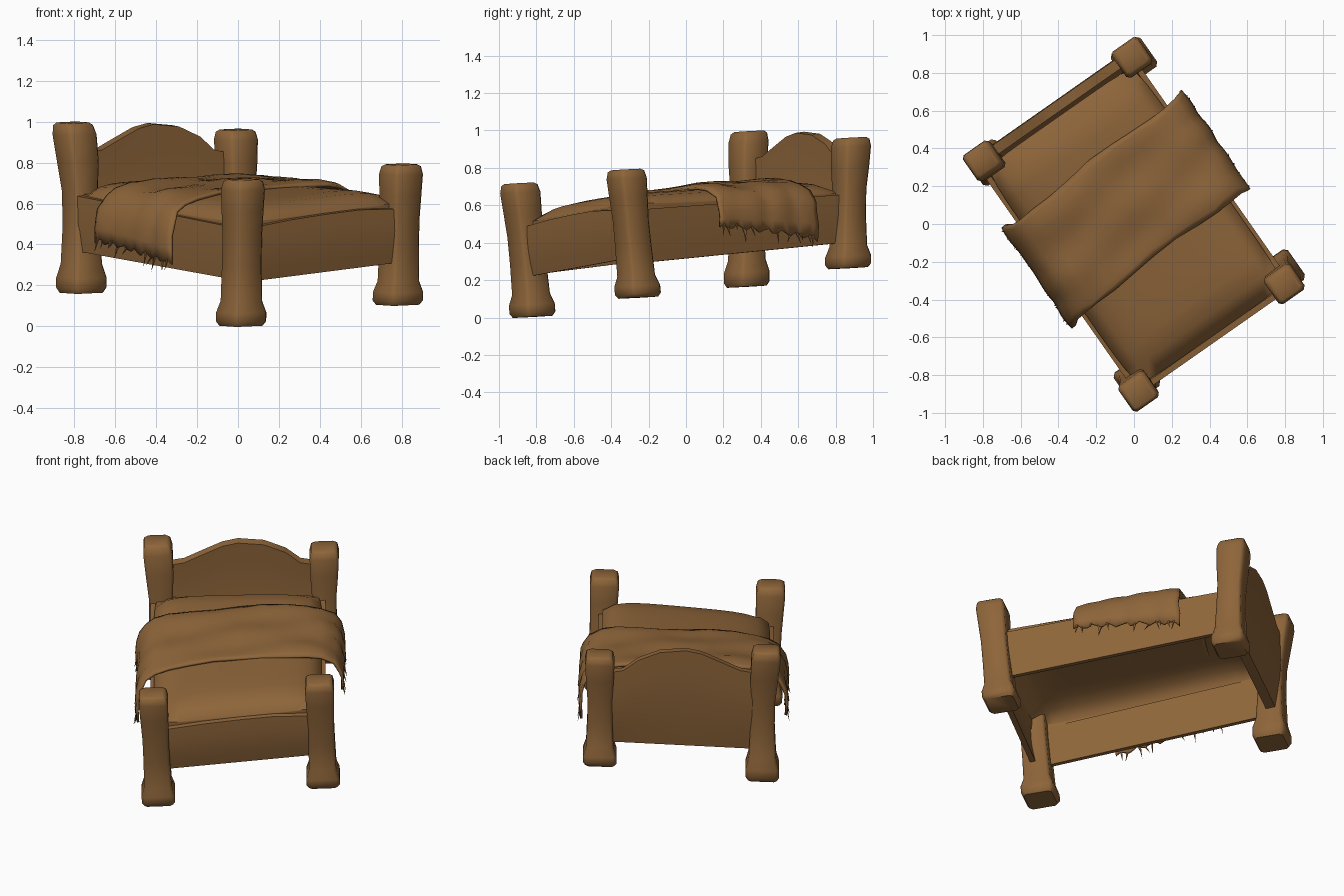
import bpy, bmesh, math, random
from mathutils import Vector

if "Cube" in bpy.data.objects:
    bpy.data.objects.remove(bpy.data.objects["Cube"])

random.seed(4)
TH = math.radians(35)
U = Vector((math.cos(TH), math.sin(TH)))      # across the bed
V = Vector((-math.sin(TH), math.cos(TH)))     # foot to head

wood = bpy.data.materials.new("warm brown")
wood.diffuse_color = (0.27, 0.13, 0.042, 1)
wood.use_nodes = True
wood.node_tree.nodes["Principled BSDF"].inputs["Base Color"].default_value = wood.diffuse_color


def place(u, v, w):
    """Bed coordinates to world, with the crooked bed's tilt."""
    p = U * u + V * v
    return Vector((p.x, p.y, w + 0.105 * u + 0.115 * v + 0.14))


def sag(u, v):
    """The bedding sinks towards the head right corner."""
    return 0.064 * max(u + .5, 0) * max(v + .7, 0)


def finish(name, bm, angle=40, thick=0):
    bmesh.ops.recalc_face_normals(bm, faces=bm.faces[:])
    me = bpy.data.meshes.new(name)
    bm.to_mesh(me)
    bm.free()
    me.materials.append(wood)
    me.shade_smooth()
    me.set_sharp_from_angle(angle=math.radians(angle))
    ob = bpy.data.objects.new(name, me)
    bpy.context.collection.objects.link(ob)
    if thick:
        m = ob.modifiers.new("thickness", 'SOLIDIFY')
        m.thickness, m.offset = thick, 0
    return ob


def loft(name, rings, **kw):
    """Skin closed rings of points and cap both ends."""
    bm = bmesh.new()
    vs = [[bm.verts.new(p) for p in r] for r in rings]
    n = len(vs[0])
    for a, b in zip(vs, vs[1:]):
        for i in range(n):
            bm.faces.new((a[i], a[(i + 1) % n], b[(i + 1) % n], b[i]))
    bm.faces.new(vs[0][::-1])
    bm.faces.new(vs[-1])
    return finish(name, bm, **kw)


# Posts: chamfered square trunks with flared feet, bending from base to top
def post(name, base, top, height, bend=1.5, waist=1.0):
    rings = []
    for f, s in [(0, .083), (.03, .096), (.09, .096), (.17, .079), (.4, .076 * waist),
                 (.6, .075 * waist), (.78, .080), (.93, .084), (.985, .076), (1, .062)]:
        c = Vector(base).lerp(Vector(top), f ** bend)
        mid = place(c.dot(U), c.dot(V), f * height - .01 * (1 - f))
        k = s * 0.8
        octo = [(s, -k), (s, k), (k, s), (-k, s), (-s, k), (-s, -k), (-k, -s), (k, -s)]
        ring = []
        for a, b in octo:
            d = U * a + V * b
            ring.append(mid + Vector((d.x, d.y, .04 * a + .04 * b)))
        rings.append(ring)
    loft(name, rings, angle=50)


post("foot_post_left", (.015, -.82), (.025, -.892), .715, 1.2)
post("foot_post_right", (.78, -.255), (.797, -.322), .685, 1)
post("head_post_left", (-.765, .325), (-.808, .337), .82, 3.5, .92)
post("head_post_right", (0, .867), (-.012, .884), .685, 2, .95)


# Side rails: planks with a slight outward bulge
def rail(name, side, foot, head, v_end):
    rings = []
    for i in range(9):
        t = i / 8
        v = -.66 + (v_end + .66) * t
        lo = foot[0] + (head[0] - foot[0]) * t
        hi = foot[1] + (head[1] - foot[1]) * t
        mid = (lo + hi) / 2
        prof = [(.462, lo), (.485, lo), (.503, mid), (.505, hi), (.475, hi)]
        rings.append([place(side * a, v, w) for a, w in prof])
    loft(name, rings)


rail("side_rail_left", -1, (.215, .475), (.20, .475), .68)
rail("side_rail_right", 1, (.175, .46), (.13, .385), .72)


# Head and foot boards: a top outline swept across, bulging and leaning outwards
def board(name, tops, bottom, v_low, v_high, thick, bulge):
    rings = []
    for u, hi in tops:
        lo = bottom(u)
        face = [(v_low + (v_high - v_low) * t + bulge * math.sin(math.pi * t), lo + (hi - lo) * t)
                for t in (0, .2, .4, .6, .8, 1)]
        ring = face + [(v + thick, w) for v, w in face[::-1]]
        rings.append([place(u, v, w) for v, w in ring])
    loft(name, rings)


board("headboard", [(-.41, .665), (-.31, .672), (-.21, .710), (-.09, .754), (0, .765), (.15, .738),
                    (.275, .676), (.36, .602), (.45, .578)],
      lambda u: .155 - .05 * u, .69, .715, .055, .015)
board("footboard", [(-.46, .475), (-.2, .49), (0, .495), (.2, .495), (.44, .475)],
      lambda u: .208, -.725, -.757, .032, -.01)

# Mattress: hollow domed shell resting on the rails
bm = bmesh.new()
bmesh.ops.create_cube(bm, size=2)
bmesh.ops.subdivide_edges(bm, edges=bm.edges[:], cuts=13, use_grid_fill=True)
under = [f for f in bm.faces if f.normal.z < -.5 and f.calc_center_median().z < -.99]
bmesh.ops.delete(bm, geom=under, context='FACES')
for p in bm.verts:
    a, b, c = p.co
    rim = max((1 - abs(a) ** 4) * (1 - abs(b) ** 7), 0) ** .6
    u = .485 * a * (1 - .04 * abs(b) ** 8)
    v = -.015 + .71 * b * (1 - .03 * abs(a) ** 8)
    w = .43 + (c + 1) / 2 * (.055 + .08 * rim)
    if b < 0:
        w += .015 * (c + 1) / 2 * b * b
    p.co = place(u, v, w - sag(u, v))
finish("mattress", bm, angle=60)

# Blanket: draped strip, rumpled on top with a wavy hem
half = [(0, .580), (.14, .580), (.28, .575), (.40, .567), (.48, .552), (.54, .515), (.575, .46),
        (.588, .40), (.592, .33), (.588, .255)]
profile = [(-u, w) for u, w in half[:0:-1]] + half
ROWS = 22
bm = bmesh.new()
grid = []
for j in range(ROWS + 1):
    t = j / ROWS
    row = []
    for i, (u, w) in enumerate(profile):
        side = abs(u) / .6
        v = -.21 + .60 * t + .045 * u
        v += .02 * math.sin(u * 7 + 1) * (1 - side) + random.uniform(-.008, .008)
        # side flaps spread a little
        v += (.04 if side > .93 else 0) * (t - .55)
        rumple = .007 * math.sin(9 * u + 14 * v) + .005 * math.sin(23 * v - 5 * u)
        w -= sag(u, v)
        # hem heights differ from foot to head
        low = max(0, (.46 - half[abs(i - 9)][1]) / .205) if side > .9 else 0
        w += low * (.095 * (1 - t) if u > 0 else .04 * t + .01)
        if i in (0, len(profile) - 1):
            w += .014 * math.sin(j * 1.9)
        if side > .9:
            u += math.copysign(rumple, u) + (.015 if u < 0 else .012)
        else:
            w += rumple
        # edges of the blanket settle onto the mattress
        w -= .012 * abs(2 * t - 1) ** 8
        row.append((u, v, w))
    grid.append(row)
vs = [[bm.verts.new(place(*p)) for p in r] for r in grid]
for a, b in zip(vs, vs[1:]):
    for i in range(len(profile) - 1):
        bm.faces.new((a[i], a[i + 1], b[i + 1], b[i]))
finish("blanket", bm, angle=60, thick=.014)

# Fringe: thin tapering threads hanging from both hems
bm = bmesh.new()
for end in (0, -1):
    for j in (1, 2, 4, 5, 6, 7, 13, 16, 17, 18, 20, 21):
        u, v, w = grid[j][end]
        drop, sway = random.uniform(.03, .075), random.uniform(-.03, .03)
        tip = bm.verts.new(place(u * 1.03, v + sway, w - drop))
        root = [bm.verts.new(place(u + du, v + dv, w + .01))
                for du, dv in ((-.006, -.006), (.006, -.006), (.006, .006), (-.006, .006))]
        for i in range(4):
            bm.faces.new((root[i], root[(i + 1) % 4], tip))
        bm.faces.new(root[::-1])
finish("blanket_fringe", bm)
